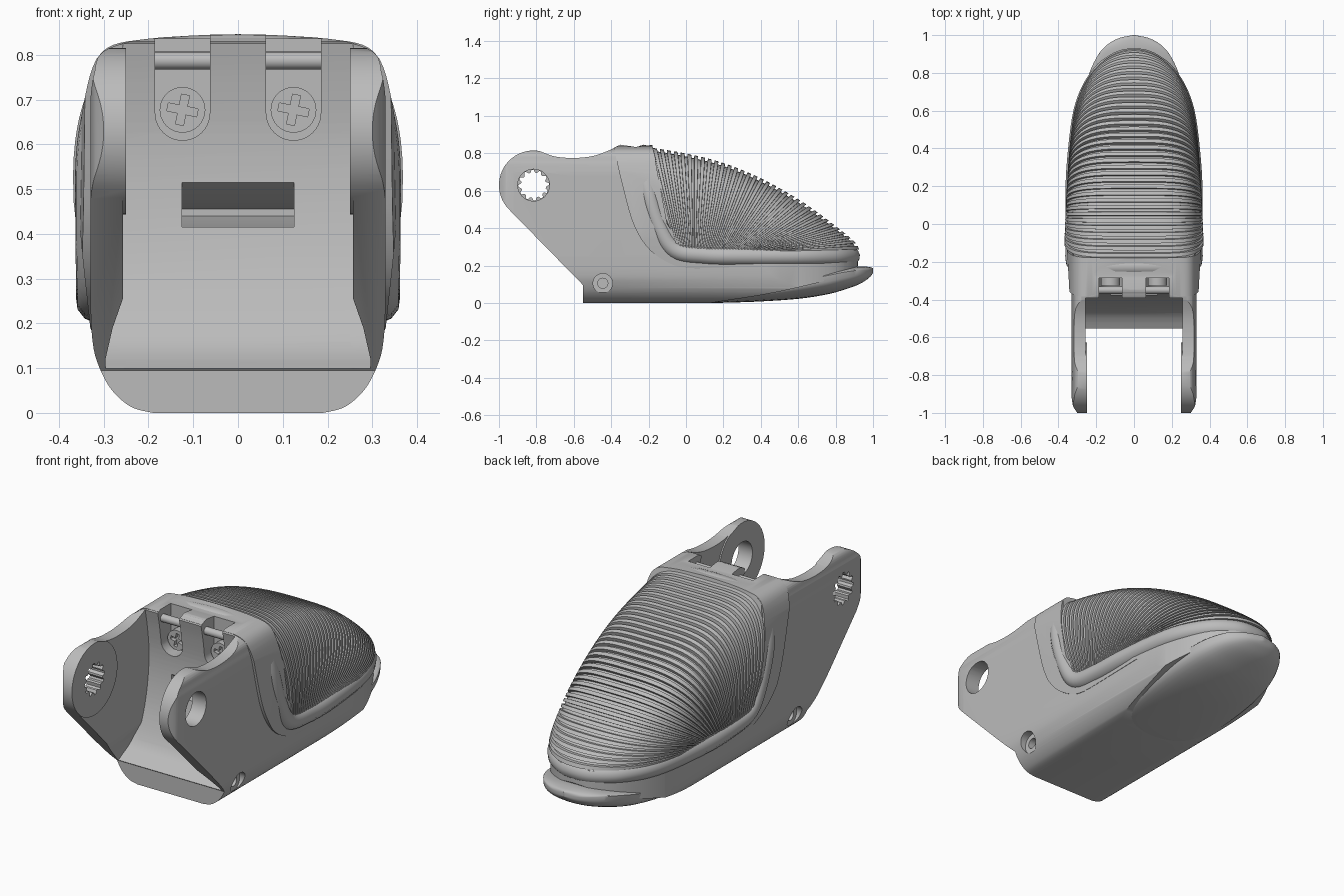
import bpy, bmesh, math

if "Cube" in bpy.data.objects:
    bpy.data.objects.remove(bpy.data.objects["Cube"])

grey = bpy.data.materials.new("plain_grey")
grey.diffuse_color = (0.5, 0.5, 0.5, 1)
grey.use_nodes = True
grey.node_tree.nodes["Principled BSDF"].inputs["Base Color"].default_value = grey.diffuse_color
PIVOT = (-0.815, 0.63)


def make(name, verts, faces):
    me = bpy.data.meshes.new(name)
    me.from_pydata(verts, [], faces)
    bm = bmesh.new()
    bm.from_mesh(me)
    bmesh.ops.remove_doubles(bm, verts=bm.verts, dist=1e-5)
    bmesh.ops.recalc_face_normals(bm, faces=bm.faces)
    bm.to_mesh(me)
    bm.free()
    me.materials.append(grey)
    ob = bpy.data.objects.new(name, me)
    bpy.context.collection.objects.link(ob)
    return ob


def prism(name, pts, axis, lo, hi):
    """Extrude a 2D outline along an axis."""
    put = {"x": lambda p, t: (t, p[0], p[1]), "y": lambda p, t: (p[0], t, p[1]),
           "z": lambda p, t: (p[0], p[1], t)}[axis]
    n = len(pts)
    verts = [put(p, lo) for p in pts] + [put(p, hi) for p in pts]
    faces = [list(range(n)), list(range(n, 2 * n))]
    faces += [(i, (i + 1) % n, n + (i + 1) % n, n + i) for i in range(n)]
    return make(name, verts, faces)


def boolean(ob, tool, op="DIFFERENCE", keep=False):
    m = ob.modifiers.new("cut", "BOOLEAN")
    m.operation, m.object, m.solver = op, tool, "EXACT"
    bpy.context.view_layer.objects.active = ob
    bpy.ops.object.modifier_apply(modifier=m.name)
    if not keep:
        bpy.data.objects.remove(tool)


def spline(pts, n=6, closed=False):
    """Catmull-Rom curve through the points."""
    out, k = [], len(pts)
    for i in range(k if closed else k - 1):
        g = [pts[(i + j) % k] if closed else pts[min(max(i + j, 0), k - 1)] for j in (-1, 0, 1, 2)]
        for s in range(n):
            t = s / n
            out.append(tuple(0.5 * (2 * b + (c - a) * t + (2 * a - 5 * b + 4 * c - d) * t * t
                       + (3 * b - a - 3 * c + d) * t ** 3) for a, b, c, d in zip(*g)))
    return out if closed else out + [tuple(pts[-1])]


def arc(c, r, a0, a1, n=32):
    return [(c[0] + r * math.cos(math.radians(a0 + (a1 - a0) * i / n)),
             c[1] + r * math.sin(math.radians(a0 + (a1 - a0) * i / n))) for i in range(n + 1)]


def circle(c, r, n=40):
    return arc(c, r, 0, 360, n)[:-1]


def both(half):
    return half + [(-x, v) for x, v in reversed(half) if x > 1e-6]


def three_way(name, side, section, plan):
    """Solid with the given side, front and top outlines."""
    ob = prism(name, side, "x", -0.6, 0.6)
    boolean(ob, prism("t", section, "y", -1.5, 1.5), "INTERSECT")
    boolean(ob, prism("t", plan, "z", -0.5, 1.5), "INTERSECT")
    return ob


# Shell with the two fork ears
top_edge = spline([(-0.783, 0.812), (-0.7, 0.783), (-0.6, 0.775), (-0.5, 0.785), (-0.42, 0.812), (-0.36, 0.842)])
side = ([(-0.55, 0), (-0.55, 0.095)] + arc(PIVOT, 0.185, 225, 82) + top_edge
        + [(-0.27, 0.832), (-0.18, 0.84), (-0.06, 0.35), (0, 0.27), (0.92, 0.27), (0.92, 0.2)]
        + spline([(0.91, 0.19), (0.8, 0.135), (0.6, 0.083), (0.4, 0.042), (0.13, 0)]))
low = spline([(0.19, 0), (0.24, 0.014), (0.285, 0.055), (0.315, 0.115), (0.326, 0.17), (0.33, 0.25)])
section = both(low + [(0.33, 0.68)] + spline([(0.33, 0.7), (0.322, 0.755), (0.3, 0.808), (0.2, 0.835), (0, 0.846)]))
tip = spline([(0.345, 0.1), (0.34, 0.3), (0.3, 0.6), (0.215, 0.8), (0.1, 0.9), (0, 0.92)])
plan = both([(0.3, -1.01)] + spline([(0.3, -1), (0.322, -0.965), (0.33, -0.92)]) + [(0.33, -0.4)] + tip)
shell = three_way("finger_shell", side, section, plan)

# Raised collar that holds the pad
edge = spline([(-0.385, 0.83), (-0.345, 0.65), (-0.28, 0.42), (-0.19, 0.28), (-0.06, 0.2), (0.05, 0.185)])
side = (list(reversed(edge)) + [(-0.35, 0.846), (-0.27, 0.834), (-0.18, 0.845), (-0.1, 0.42), (0, 0.28),
                                (0.925, 0.28), (0.925, 0.2)])
section = both([(0.3, 0.1)] + spline([(0.33, 0.19), (0.352, 0.4), (0.357, 0.55), (0.345, 0.69),
                                      (0.305, 0.805), (0.2, 0.836), (0, 0.846)]))
plan = both([(0.335, -0.5), (0.345, -0.3), (0.357, -0.1)] + tip[2:])
collar = three_way("pad_collar", side, section, plan)

# Inner channel, thinner wall behind the ear bosses, flared floor, tendon slot and screw slots
wall = spline([(-0.56, 0.095), (-0.47, 0.16), (-0.405, 0.3), (-0.37, 0.45), (-0.36, 0.6), (-0.375, 0.74), (-0.4, 0.86)])
inner = wall + [(-0.4, 1.2), (-1.2, 1.2), (-1.2, 0.095)]
wide = wall + [(-0.4, 1.1), (-0.815, 1.1)] + arc(PIVOT, 0.187, 90, -135)
flare = prism("c", inner, "x", -0.4, 0.4)
boolean(flare, prism("c", both([(0.296, 0.05), (0.296, 0.12), (0.28, 0.19), (0.252, 0.27)]), "y", -1.5, 0), "INTERSECT")
slot = [(-0.5, 0.415), (-0.36, 0.415), (-0.25, 0.44), (-0.25, 0.455), (-0.31, 0.475), (-0.37, 0.52), (-0.5, 0.52)]
cutters = [prism("c", inner, "x", -0.25, 0.25), prism("c", wide, "x", -0.257, 0.257), flare,
           prism("c", slot, "x", -0.125, 0.125)]
for s in (-1, 1):
    cutters.append(prism("c", [(s * 0.124 - 0.061, 1)] + arc((s * 0.124, 0.67), 0.061, 180, 360, 20)
                         + [(s * 0.124 + 0.061, 1)], "y", -0.6, -0.285))
for c in cutters:
    boolean(shell, c, keep=True)
    boolean(collar, c)

# Round pivot hole on one ear, toothed hole on the other
boolean(shell, prism("c", circle(PIVOT, 0.085), "x", 0.1, 0.5))
teeth = [(PIVOT[0] + r * math.cos(a), PIVOT[1] + r * math.sin(a))
         for i in range(48) for a in [i * math.tau / 48] for r in [0.082 if i % 4 < 2 else 0.067]]
boolean(shell, prism("c", teeth, "x", -0.5, -0.1))

# Stepped blind holes for the cross pin
for s in (-1, 1):
    boolean(shell, prism("c", circle((-0.445, 0.105), 0.052), "x", *sorted((s * 0.285, s * 0.5))))
    boolean(shell, prism("c", circle((-0.445, 0.105), 0.027), "x", *sorted((s * 0.2, s * 0.5))))

# Ribbed finger pad: cross-sections fanned from the lower rear corner
top = spline([(-0.19, 0.825), (0, 0.793), (0.2, 0.742), (0.4, 0.66), (0.6, 0.548), (0.75, 0.443),
              (0.86, 0.357), (0.905, 0.315), (0.92, 0.285)], 20)
dist = [0]
for a, b in zip(top, top[1:]):
    dist.append(dist[-1] + math.dist(a, b))


def top_at(f):
    d = f * dist[-1]
    i = max(j for j in range(len(dist) - 1) if dist[j] <= d + 1e-9)
    t = (d - dist[i]) / (dist[i + 1] - dist[i])
    return [u + (v - u) * t for u, v in zip(top[i], top[i + 1])]


RIBS, M = 34, 48
verts, rows = [], 0
for rib in range(RIBS):
    for part, raised in ((0.0, 0), (0.38, 0), (0.42, 1), (0.96, 1)):
        f = (rib + part) / RIBS
        y, z = top_at(f)
        P = (-0.05 + 0.5 * f, 0.275)
        ang = math.atan2(z - P[1], y - P[0])
        R = math.hypot(y - P[0], z - P[1]) + (0.006 if raised else -0.01)
        W = (0.346 if raised else 0.336) - 0.015 * f * f
        n = 5.3 - 3.3 * f
        for k in range(M + 1):
            ph = math.pi * k / M
            c, s = math.cos(ph), max(0, math.sin(ph))
            q = s ** (2 / n)
            r = R * q
            x = W * math.copysign(abs(c) ** (2 / n), c) * (1 + 0.07 * (1 - f) * math.sin(math.pi * q))
            verts.append((x, P[0] + r * math.cos(ang), P[1] + r * math.sin(ang)))
        rows += 1
N = M + 1
faces = [(i * N + k, i * N + k + 1, (i + 1) * N + k + 1, (i + 1) * N + k)
         for i in range(rows - 1) for k in range(M)]
faces += [list(range(N)), list(range((rows - 1) * N, rows * N))]
make("ribbed_pad", verts, faces)

# Rounded rim around the pad
half = [(0, -0.225, 0.796), (0.2, -0.225, 0.782), (0.272, -0.22, 0.738), (0.31, -0.2, 0.6), (0.314, -0.145, 0.42),
        (0.312, -0.06, 0.285), (0.312, 0.1, 0.255), (0.308, 0.3, 0.25), (0.27, 0.6, 0.25), (0.19, 0.775, 0.25),
        (0.09, 0.86, 0.25), (0, 0.88, 0.25)]
path = spline(half + [(-x, y, z) for x, y, z in half[-2:0:-1]], 6, True)
cu = bpy.data.curves.new("rim_path", "CURVE")
cu.dimensions, cu.bevel_depth, cu.bevel_resolution = "3D", 0.05, 4
sp = cu.splines.new("POLY")
sp.points.add(len(path) - 1)
for p, co in zip(sp.points, path):
    p.co = (*co, 1)
sp.use_cyclic_u = True
tube = bpy.data.objects.new("rim_path", cu)
bpy.context.collection.objects.link(tube)
bpy.context.view_layer.update()
me = bpy.data.meshes.new_from_object(tube.evaluated_get(bpy.context.evaluated_depsgraph_get()))
bpy.data.objects.remove(tube)
me.materials.clear()
me.materials.append(grey)
bpy.context.collection.objects.link(bpy.data.objects.new("pad_rim", me))

# Nail plate under the tip: y, half width, lowest z, edge z
nail = spline([(0.12, 0.14, 0.001, 0.015), (0.2, 0.225, 0.001, 0.035), (0.4, 0.265, 0.008, 0.07),
               (0.6, 0.27, 0.022, 0.115), (0.75, 0.25, 0.045, 0.145), (0.85, 0.215, 0.072, 0.165),
               (0.93, 0.163, 0.102, 0.175), (0.98, 0.09, 0.135, 0.172), (1.0, 0.005, 0.16, 0.165)], 5)
K = 40
verts = []
for y, w, lo, ed in nail:
    for k in range(K):
        a = math.tau * k / K
        s = math.sin(a)
        verts.append((w * math.cos(a), y, ed + (0.02 * s if s > 0 else (ed - lo) * -abs(s) ** 0.6)))
faces = [(i * K + k, i * K + (k + 1) % K, (i + 1) * K + (k + 1) % K, (i + 1) * K + k)
         for i in range(len(nail) - 1) for k in range(K)]
faces += [list(range(K)), list(range((len(nail) - 1) * K, len(nail) * K))]
make("nail_plate", verts, faces)

# Retaining pin and cross-head screws
prism("retaining_pin", circle((-0.35, 0.787), 0.02, 20), "x", -0.19, 0.19)
for s in (-1, 1):
    cx, cz = s * 0.124, 0.677
    screw = prism("screw", circle((cx, cz), 0.051), "y", -0.325, -0.27)
    for a in (-0.2, math.pi / 2 - 0.2):
        u, v = math.cos(a), math.sin(a)
        bar = [(cx + u * i * 0.034 - v * j * 0.009, cz + v * i * 0.034 + u * j * 0.009)
               for i, j in ((-1, -1), (1, -1), (1, 1), (-1, 1))]
        boolean(screw, prism("c", bar, "y", -0.4, -0.305))

# Smooth shading with sharp edges kept
bpy.ops.object.select_all(action="DESELECT")
for ob in bpy.context.collection.objects:
    ob.select_set(True)
    bpy.context.view_layer.objects.active = ob
bpy.ops.object.shade_smooth_by_angle(angle=math.radians(32))
